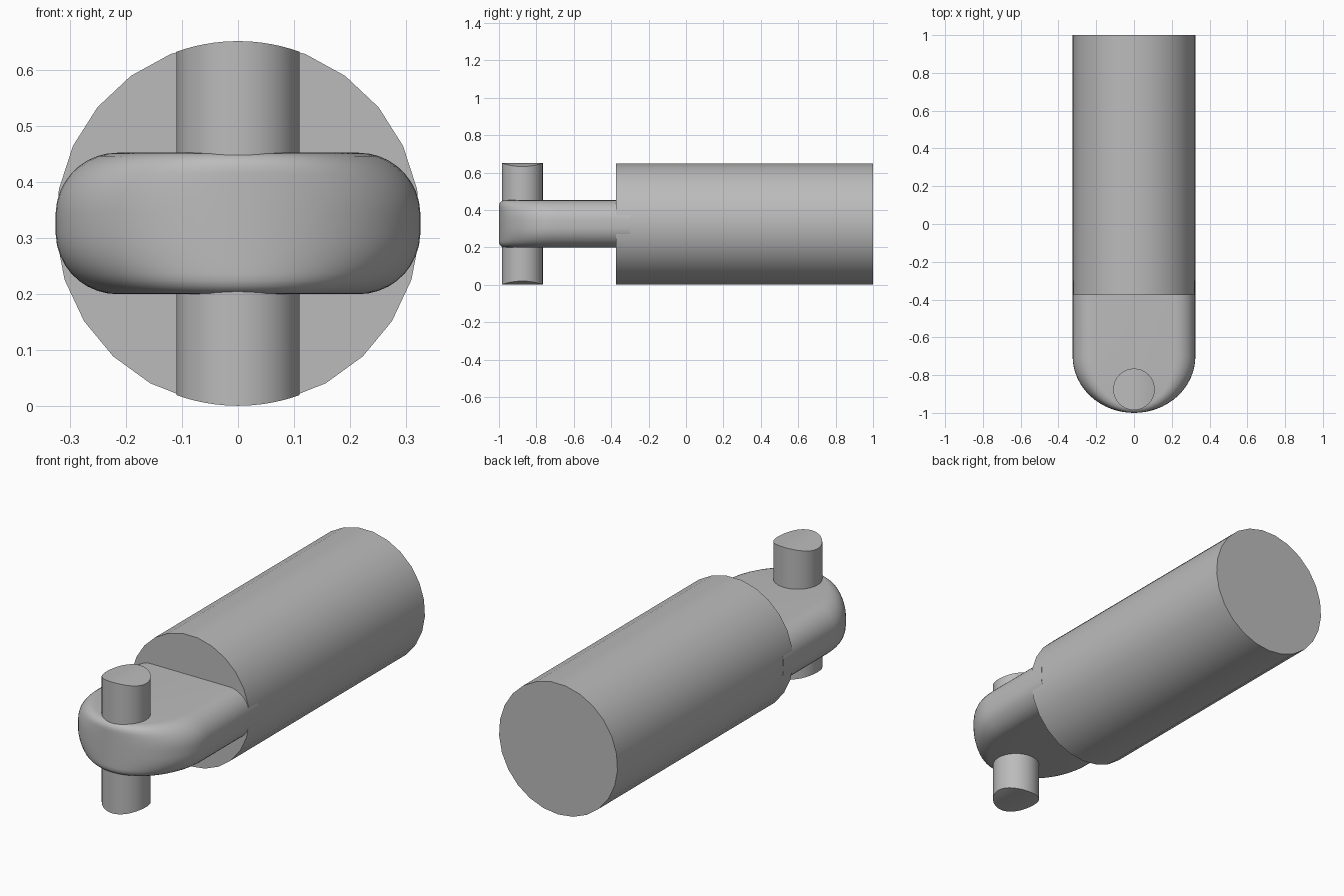
import bpy, bmesh
from math import sin, cos, pi, sqrt, radians

cube = bpy.data.objects.get("Cube")
if cube:
    bpy.data.objects.remove(cube, do_unlink=True)

R, MID = 0.325, 0.326          # body radius and axis height

grey = bpy.data.materials.new("plain grey")
grey.use_nodes = True
COLOUR = (0.5, 0.5, 0.5, 1)
grey.diffuse_color = COLOUR
grey.node_tree.nodes["Principled BSDF"].inputs["Base Color"].default_value = COLOUR


def loft(name, rings):
    """Skin a stack of closed rings, cap both ends, shade smooth with sharp edges."""
    bm = bmesh.new()
    loops = [[bm.verts.new(p) for p in ring] for ring in rings]
    n = len(loops[0])
    for a, b in zip(loops, loops[1:]):
        for i in range(n):
            j = (i + 1) % n
            bm.faces.new((a[i], a[j], b[j], b[i]))
    bm.faces.new(loops[0][::-1])
    bm.faces.new(loops[-1])
    bmesh.ops.recalc_face_normals(bm, faces=bm.faces)
    mesh = bpy.data.meshes.new(name)
    bm.to_mesh(mesh)
    bm.free()
    mesh.materials.append(grey)
    obj = bpy.data.objects.new(name, mesh)
    bpy.context.collection.objects.link(obj)
    bpy.ops.object.select_all(action='DESELECT')
    obj.select_set(True)
    bpy.context.view_layer.objects.active = obj
    bpy.ops.object.shade_smooth_by_angle(angle=radians(35))
    return obj


# Main cylinder, one vertex at the very bottom
SIDES = 25
turn = [-pi / 2 + 2 * pi * k / SIDES for k in range(SIDES)]
loft("body_cylinder", [[(R * cos(t), y, MID + R * sin(t)) for t in turn]
                       for y in (-0.375, 1.0)])


# Flat tongue: broad rounding on the sides, tight rounding on the nose
HALF, SIDE_R, NOSE_R = 0.126, 0.11, 0.03


def fillet(h, r):
    """Inward offset of a rounded edge at height h from the middle."""
    d = max(0, abs(h) - (HALF - r))
    return r - sqrt(max(0, r * r - d * d))


heights = [HALF * sin(pi / 2 * k / 10) for k in range(-10, 11)]
rings = []
for h in heights:
    a = R - fillet(h, SIDE_R)
    d = 0.3 - fillet(h, NOSE_R)
    ring = [(-a * cos(pi * k / 32), -0.7 - d * sin(pi * k / 32), MID + h)
            for k in range(33)]
    rings.append(ring + [(a, -0.3, MID + h), (-a, -0.3, MID + h)])
loft("tongue", rings)


# Cross pin, its ends curved to follow the body's round outline
PIN_R, PIN_Y = 0.11, -0.875
circle = [2 * pi * k / 32 for k in range(32)]
rings = []
for side in (-1, 1):
    rings.append([(PIN_R * cos(t), PIN_Y + PIN_R * sin(t),
                   MID + side * sqrt(R * R - (PIN_R * cos(t)) ** 2)) for t in circle])
pin = loft("cross_pin", rings)

# Split each curved cap into strips running front to back
bm = bmesh.new()
bm.from_mesh(pin.data)
for cap in [f for f in bm.faces if len(f.verts) > 4]:
    v = list(cap.verts)
    v.sort(key=lambda p: (round(p.co.x, 4), p.co.y))
    bm.faces.remove(cap)
    pairs = [(v[0], v[0])] + [(v[i], v[i + 1]) for i in range(1, len(v) - 1, 2)] + [(v[-1], v[-1])]
    for (a, b), (c, d) in zip(pairs, pairs[1:]):
        bm.faces.new(list(dict.fromkeys((a, c, d, b))))
bmesh.ops.recalc_face_normals(bm, faces=bm.faces)
for f in bm.faces:
    f.smooth = True
bm.to_mesh(pin.data)
bm.free()
bpy.ops.object.shade_smooth_by_angle(angle=radians(35))
